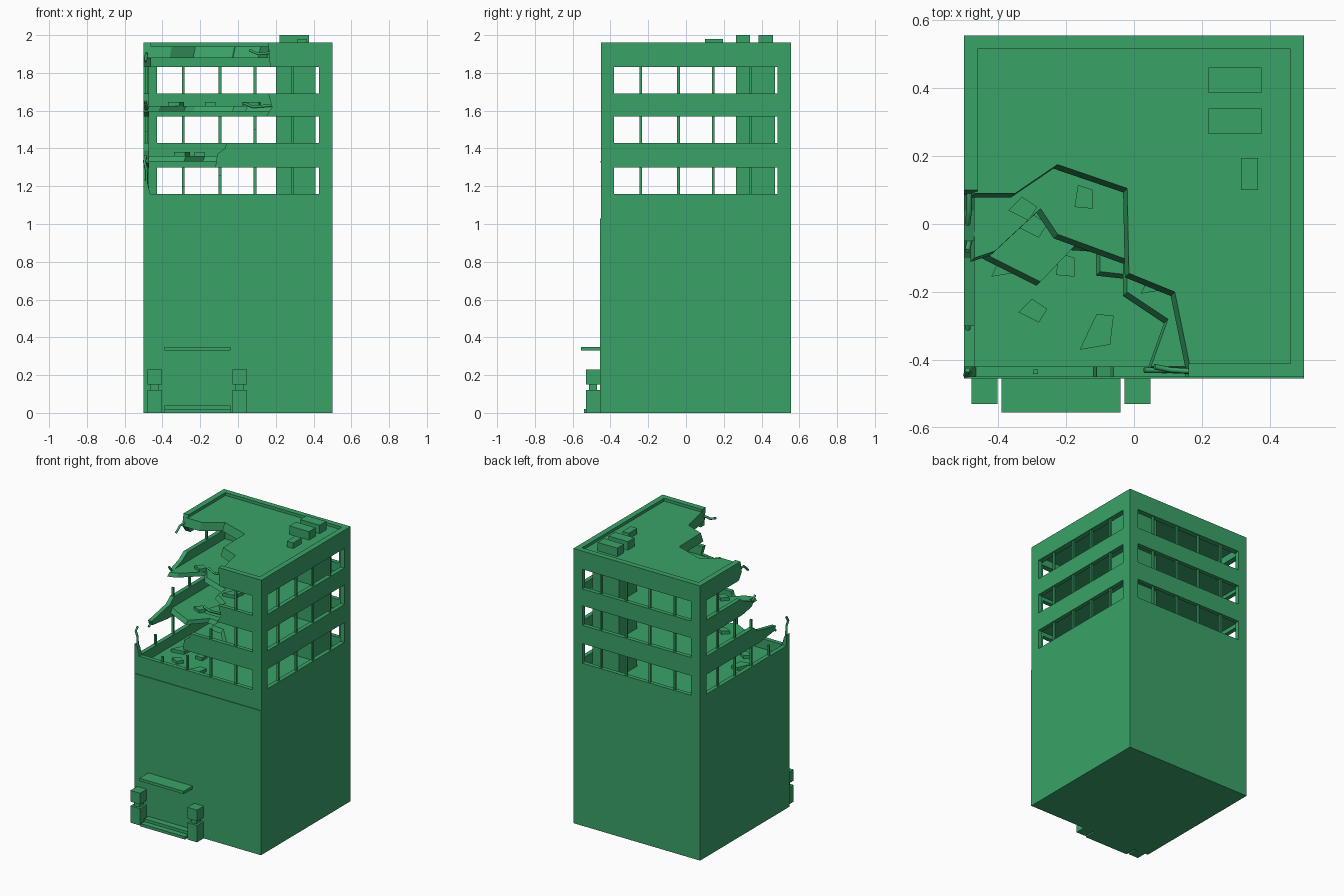
import bpy
import bmesh
from mathutils import Matrix, Vector

default_cube = bpy.data.objects.get("Cube")
if default_cube:
    bpy.data.objects.remove(default_cube, do_unlink=True)

green = bpy.data.materials.new("concrete_green")
green.use_nodes = True
green.diffuse_color = (0.041, 0.361, 0.136, 1)
green.node_tree.nodes["Principled BSDF"].inputs["Base Color"].default_value = green.diffuse_color

# Overall plan of the building
LEFT, RIGHT, FRONT, BACK = -0.5, 0.5, -0.45, 0.555
TOP = 1.96
WALL = 0.03
PIER = 0.07
SILL = 1.16
WINDOW_ROWS = [(SILL, 1.3), (1.43, 1.57), (1.69, 1.83)]
FLOOR_TOPS = [1.09, 1.36, 1.625]
ROOF_TOP = 1.94


def add_object(name, mesh):
    obj = bpy.data.objects.new(name, mesh)
    mesh.materials.clear()
    mesh.materials.append(green)
    bpy.context.collection.objects.link(obj)
    return obj


def prism(name, outline, axis, start, end, shift=0):
    """Extrude a flat outline along an axis; shift slants the sides of the start cap."""
    def place(u, v, w):
        return {"x": (w, u, v), "y": (u, w, v), "z": (u, v, w)}[axis]
    bm = bmesh.new()
    near = [bm.verts.new(place(u + shift, v + shift, start)) for u, v in outline]
    far = [bm.verts.new(place(u, v, end)) for u, v in outline]
    bm.faces.new(near)
    bm.faces.new(far)
    count = len(outline)
    for i in range(count):
        j = (i + 1) % count
        bm.faces.new((near[i], near[j], far[j], far[i]))
    bmesh.ops.recalc_face_normals(bm, faces=bm.faces)
    mesh = bpy.data.meshes.new(name)
    bm.to_mesh(mesh)
    bm.free()
    return add_object(name, mesh)


def box(name, x0, x1, y0, y1, z0, z1):
    return prism(name, [(x0, y0), (x1, y0), (x1, y1), (x0, y1)], "z", z0, z1)


def rebar(name, points, radius=0.008):
    curve = bpy.data.curves.new(name, "CURVE")
    curve.dimensions = "3D"
    curve.bevel_depth = radius
    curve.bevel_resolution = 1
    curve.use_fill_caps = True
    spline = curve.splines.new("POLY")
    spline.points.add(len(points) - 1)
    for point, co in zip(spline.points, points):
        point.co = (*co, 1)
    helper = bpy.data.objects.new(name + "_path", curve)
    bpy.context.collection.objects.link(helper)
    bpy.context.view_layer.update()
    graph = bpy.context.evaluated_depsgraph_get()
    mesh = bpy.data.meshes.new_from_object(helper.evaluated_get(graph))
    bpy.data.objects.remove(helper, do_unlink=True)
    add_object(name, mesh)


# Solid lower storeys, with a thin facing on the front
box("lower_block", LEFT, RIGHT, FRONT, BACK, 0, FLOOR_TOPS[0])
box("front_facing", LEFT, RIGHT, FRONT - 0.005, FRONT, 0, 1.03)

# Sill wall around the first open floor
low = FLOOR_TOPS[0]
box("sill_front", LEFT, RIGHT, FRONT, FRONT + WALL, low, SILL)
box("sill_back", LEFT, RIGHT, BACK - WALL, BACK, low, SILL)
box("sill_left_side", RIGHT - WALL, RIGHT, FRONT, BACK, low, SILL)
box("sill_right_side", LEFT, LEFT + WALL, FRONT, BACK, low, SILL)

# Bands between the window rows: whole on two sides, torn on the other two
torn_side = [
    [(-0.05, 1.43), (-0.1, 1.39), (-0.2, 1.37), (-0.3, 1.35), (-0.29, 1.32), (-0.12, 1.3)],
    [(0.1, 1.69), (0.04, 1.65), (-0.05, 1.62), (-0.03, 1.59), (0.08, 1.57)],
    [(0.1, TOP), (0.085, 1.88), (0.12, 1.83)],
]
torn_front = [
    [(-0.06, 1.43), (-0.07, 1.4), (-0.11, 1.37), (-0.12, 1.3)],
    [(0.16, 1.69), (0.18, 1.62), (0.15, 1.57)],
    [(0.16, TOP), (0.17, 1.83)],
]
band_tops = [WINDOW_ROWS[1][0], WINDOW_ROWS[2][0], TOP]
for i, (side_edge, front_edge) in enumerate(zip(torn_side, torn_front)):
    bottom, top = WINDOW_ROWS[i][1], band_tops[i]
    depth = 0.04 if top == TOP else WALL
    box(f"back_band_{i}", LEFT, RIGHT, BACK - depth, BACK, bottom, top)
    box(f"left_side_band_{i}", RIGHT - depth, RIGHT, FRONT, BACK, bottom, top)
    prism(f"torn_side_band_{i}", [(BACK, bottom), (BACK, top)] + side_edge,
          "x", LEFT, LEFT + depth)
    prism(f"torn_front_band_{i}", [(RIGHT, bottom), (RIGHT, top)] + front_edge,
          "y", FRONT, FRONT + depth)

# Corner piers, L-shaped in plan; the torn corner keeps only a stub
for name, cx, cy, sx, sy, top in [
        ("front_left", RIGHT, FRONT, -1, 1, TOP), ("back_left", RIGHT, BACK, -1, -1, TOP),
        ("back_right", LEFT, BACK, 1, -1, TOP), ("front_right", LEFT, FRONT, 1, 1, SILL)]:
    plan = [(0, 0), (PIER, 0), (PIER, WALL), (WALL, WALL), (WALL, PIER), (0, PIER)]
    prism(name + "_pier", [(cx + sx * u, cy + sy * v) for u, v in plan],
          "z", low, top - 0.01)
prism("corner_stub", [(LEFT, SILL), (LEFT, 1.24), (-0.48, 1.22), (-0.465, SILL)],
      "y", FRONT, FRONT + WALL)

# Window mullions: full ones, then the broken ones
MULLION = 0.007
x_spots = [-0.29, -0.095, 0.09, 0.29]
y_spots = [-0.24, -0.04, 0.145, 0.34]


def mullion(name, x, y, bottom, top):
    box(name, x - MULLION, x + MULLION, y - MULLION, y + MULLION, bottom, top)


inset = WALL / 2
for row, (bottom, top) in enumerate(WINDOW_ROWS):
    for i in range(4):
        mullion(f"back_mullion_{row}_{i}", x_spots[i], BACK - inset, bottom, top)
        mullion(f"left_mullion_{row}_{i}", RIGHT - inset, y_spots[i], bottom, top)
        if i > row:
            mullion(f"right_mullion_{row}_{i}", LEFT + inset, y_spots[i], bottom, top)
        if i > min(row + 1, 2):
            mullion(f"front_mullion_{row}_{i}", x_spots[i], FRONT + inset, bottom, top)
mullion("front_mullion_whole", x_spots[2], FRONT + inset, SILL, 1.3)
for i, (x, y, bottom, top) in enumerate([
        (x_spots[0], FRONT + inset, SILL, 1.2), (x_spots[1], FRONT + inset, SILL, 1.26),
        (x_spots[2], FRONT + inset, 1.43, 1.5), (LEFT + inset, y_spots[0], SILL, 1.23),
        (LEFT + inset, y_spots[1], 1.43, 1.49)]):
    mullion(f"broken_mullion_{i}", x, y, bottom, top)

# Broken floors and roof, with slanted fracture edges
broken_edges = {
    "second_floor": [(-0.47, -0.07), (-0.415, -0.1), (-0.275, -0.17), (-0.175, -0.065),
                     (-0.1, -0.07), (-0.1, -0.14), (-0.01, -0.15), (0.12, -0.3), (0.14, -0.42)],
    "third_floor": [(-0.47, -0.1), (-0.41, -0.08), (-0.275, 0.045), (-0.225, -0.03),
                    (-0.02, -0.105), (-0.02, -0.2), (0.1, -0.28), (0.05, -0.42)],
    "roof": [(-0.47, 0.09), (-0.35, 0.09), (-0.225, 0.175), (-0.02, 0.105),
             (-0.015, -0.145), (0.12, -0.2), (0.165, -0.42)],
}
slab_heights = {"second_floor": (1.33, FLOOR_TOPS[1]), "third_floor": (1.595, FLOOR_TOPS[2]),
                "roof": (1.88, ROOF_TOP)}
rim = [(RIGHT - WALL, FRONT + WALL), (RIGHT - WALL, BACK - WALL), (LEFT + WALL, BACK - WALL)]
for name, edge in broken_edges.items():
    bottom, top = slab_heights[name]
    prism(name, edge + rim, "z", bottom, top, shift=-0.012)

# Stair core and roof units
box("stair_core", 0.2, 0.41, 0.265, 0.47, low, ROOF_TOP - 0.01)
for i, y in enumerate((0.265, 0.385)):
    box(f"roof_unit_{i}", 0.22, 0.375, y, y + 0.075, ROOF_TOP, 2)
box("roof_vent", 0.315, 0.365, 0.1, 0.195, ROOF_TOP, 1.98)

# Rubble plates lying on the floors
shapes = [
    [(-0.04, -0.01), (0, 0.03), (0.045, 0), (0.02, -0.04)],
    [(-0.01, 0.05), (0.04, 0.045), (0.03, -0.04), (-0.06, -0.055)],
    [(-0.02, 0.035), (0.025, 0.02), (0.025, -0.035), (-0.03, -0.03)],
]
for i, (shape, x, y, floor) in enumerate([
        (0, -0.3, -0.25, 0), (1, -0.1, -0.315, 0), (2, -0.2, -0.12, 0), (1, -0.36, -0.1, 0),
        (0, -0.3, 0, 1), (2, -0.2, 0.05, 1), (2, -0.145, 0.08, 2), (0, -0.33, 0.05, 2),
        (1, 0.08, -0.15, 2)]):
    base = FLOOR_TOPS[floor]
    plate = prism(f"rubble_{i}", shapes[shape], "z", 0, 0.022)
    plate.matrix_world = Matrix.Translation(Vector((x, y, base)))

# Bent reinforcing bars sticking out of the torn edges
side_x = LEFT + inset
bars = [
    [(side_x, FRONT + inset, SILL), (side_x, -0.44, 1.29), (-0.495, -0.445, 1.33), (-0.49, -0.43, 1.36)],
    [(side_x, -0.15, 1.35), (side_x, -0.26, 1.34), (-0.49, -0.31, 1.31)],
    [(side_x, 0, 1.61), (side_x, -0.05, 1.61), (-0.49, -0.08, 1.65)],
    [(side_x, 0.12, 1.9), (side_x, 0.04, 1.9), (-0.49, 0, 1.86)],
    [(0.2, FRONT + inset, 1.91), (0.11, -0.43, 1.9), (0.06, -0.42, 1.92)],
    [(0.2, FRONT + inset, 1.63), (0.08, -0.43, 1.62), (0.03, -0.43, 1.64)],
]
for i, path in enumerate(bars):
    rebar(f"bent_bar_{i}", path)

# Entrance: canopy, steps and two stacked gate pillars
box("entrance_canopy", -0.39, -0.04, -0.555, FRONT, 0.33, 0.35)
box("lower_step", -0.39, -0.04, -0.54, FRONT, 0, 0.02)
box("upper_step", -0.39, -0.04, -0.5, FRONT, 0.02, 0.04)
for name, x in (("right", -0.44), ("left", 0.01)):
    for part, half, bottom, top in (("base", 0.038, 0, 0.12), ("neck", 0.022, 0.12, 0.15),
                                    ("cap", 0.038, 0.15, 0.23)):
        box(f"{name}_pillar_{part}", x - half, x + half, -0.492 - half, -0.492 + half, bottom, top)
